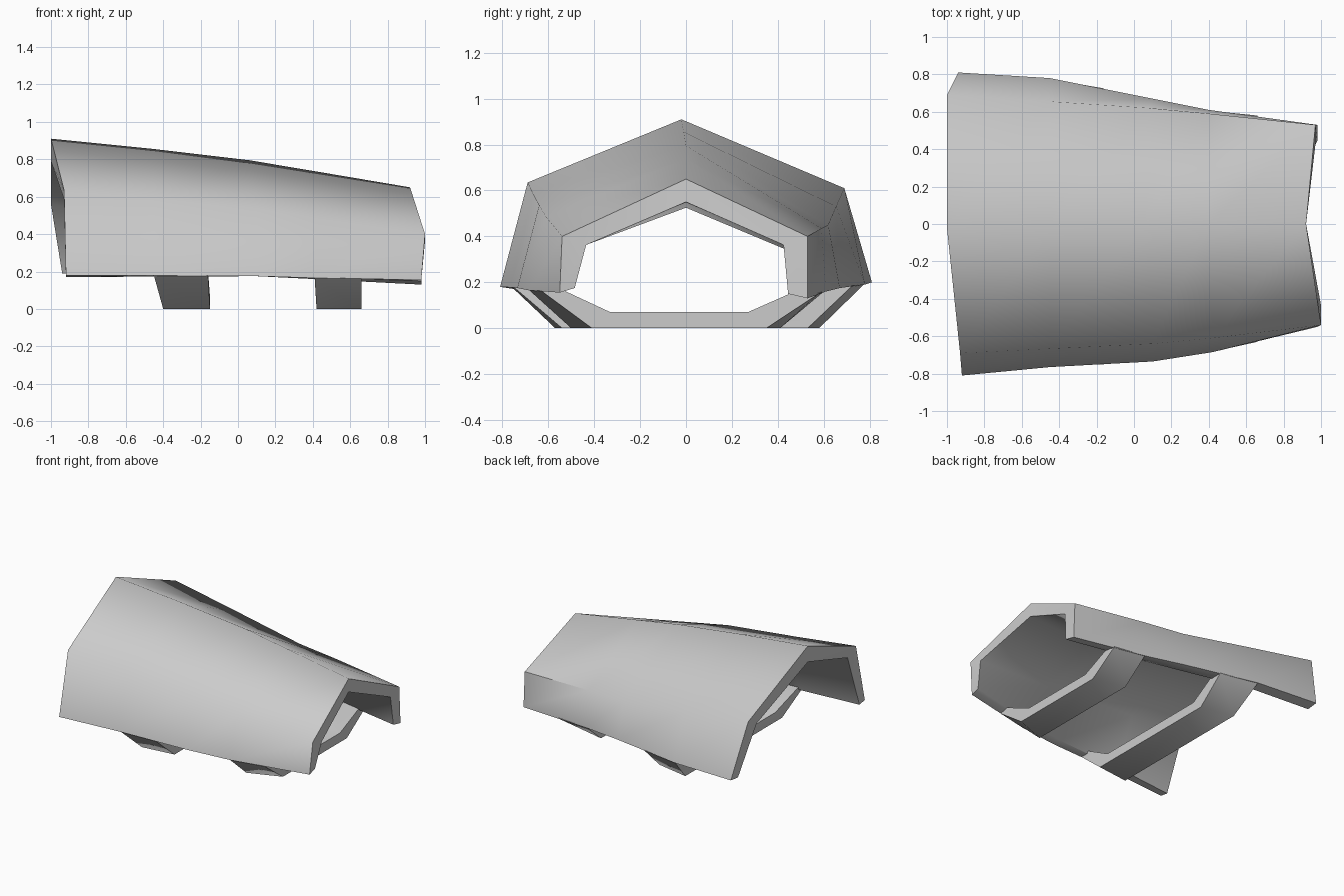
import bpy, bmesh
from math import radians

cube = bpy.data.objects.get("Cube")
if cube:
    bpy.data.objects.remove(cube)

grey = bpy.data.materials.new("plain grey")
grey.use_nodes = True
colour = (0.6, 0.6, 0.6, 1)
grey.diffuse_color = colour
grey.node_tree.nodes["Principled BSDF"].inputs["Base Color"].default_value = colour


def loft(name, rings, angle):
    """Skin a solid through closed rings of equal length and cap both ends with quads."""
    bm = bmesh.new()
    loops = [[bm.verts.new(p) for p in ring] for ring in rings]
    n = len(loops[0])
    for a, b in zip(loops, loops[1:]):
        for i in range(n):
            j = (i + 1) % n
            bm.faces.new((a[i], a[j], b[j], b[i]))
    # Each ring runs along the outside and back along the inside
    for ring in (loops[0], loops[-1]):
        for i in range(n // 2 - 1):
            bm.faces.new((ring[i], ring[i + 1], ring[n - 2 - i], ring[n - 1 - i]))
    bmesh.ops.recalc_face_normals(bm, faces=bm.faces)
    mesh = bpy.data.meshes.new(name)
    bm.to_mesh(mesh)
    bm.free()
    mesh.materials.append(grey)
    obj = bpy.data.objects.new(name, mesh)
    bpy.context.collection.objects.link(obj)
    bpy.ops.object.select_all(action='DESELECT')
    obj.select_set(True)
    bpy.context.view_layer.objects.active = obj
    bpy.ops.object.shade_smooth_by_angle(angle=radians(angle))


def shell_ring(outer, ridge, shoulder, hem_rise):
    """Outer section plus its inner wall: ridge depth, shoulder (inset, drop), inner hem rise."""
    inset, drop = shoulder
    wall = [(.065, hem_rise), (inset, -drop), (0, -ridge), (-inset, -drop), (-.085, hem_rise)]
    inner = [(x, y + dy, z + dz) for (x, y, z), (dy, dz) in zip(outer, wall)]
    return outer + inner[::-1]


# Tapered guard shell, open along the bottom, thickest just behind the narrow end
sections = [
    ([(-.92, -.81, .18), (-.93, -.69, .635), (-1, -.02, .91), (-1, .69, .61), (-.94, .81, .2)],
     .12, (.1, .05), -.01),
    ([(-.45, -.765, .178), (-.45, -.667, .585), (-.45, -.01, .855), (-.45, .655, .53),
      (-.45, .78, .19)], .145, (.11, .06), -.005),
    ([(.1, -.735, .175), (.1, -.64, .535), (.06, 0, .795), (.08, .62, .45), (.1, .67, .175)],
     .175, (.13, .075), 0),
    ([(.42, -.685, .165), (.42, -.61, .485), (.4, 0, .738), (.4, .59, .435), (.4, .61, .16)],
     .213, (.16, .09), .01),
    ([(.98, -.55, .155), (1, -.54, .4), (.92, 0, .65), (.97, .53, .4), (.98, .53, .13)],
     .1, (.105, .037), .02),
]
loft("guard_shell", [shell_ring(*s) for s in sections], 60)


def strap(name, ends):
    """Band under the shell, skinned between its two edges.
    Each edge: x at the hem, x at the base, hem y pair, base y pair, hem z pair."""
    rings = []
    for t, b, (y0, y1), (f0, f1), (z0, z1) in ends:
        outer = [(t, y0, z0), (b, f0, 0), (b, f1, 0), (t, y1, z1)]
        inner = [(t, y0 + .07, z0 + .015), (b, f0 + .08, .07),
                 (b, f1 - .08, .07), (t, y1 - .09, z1 + .015)]
        rings.append(outer + inner[::-1])
    loft(name, rings, 50)


strap("wide_strap", [(-.45, -.4, (-.76, .775), (-.57, .58), (.18, .19)),
                     (-.16, -.15, (-.75, .725), (-.54, .53), (.178, .185))])
strap("narrow_strap", [(.41, .42, (-.685, .605), (-.5, .41), (.167, .163)),
                       (.66, .66, (-.63, .58), (-.41, .35), (.162, .152))])
